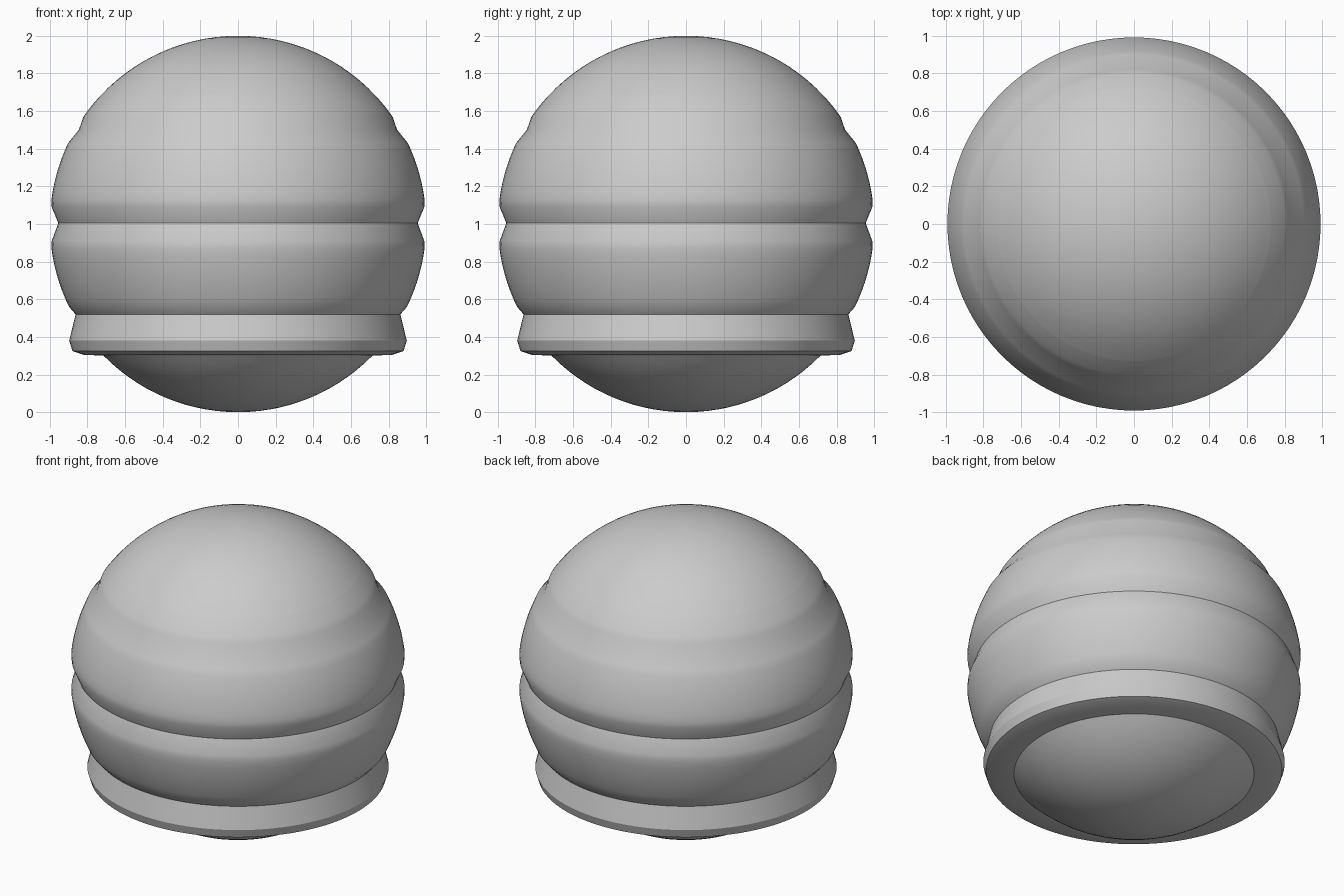
import bpy
import math

cube = bpy.data.objects.get("Cube")
if cube:
    bpy.data.objects.remove(cube, do_unlink=True)

SEGMENTS = 96

grey = bpy.data.materials.new("plain grey")
grey.use_nodes = True
color = (0.6, 0.6, 0.6, 1)
grey.diffuse_color = color
grey.node_tree.nodes["Principled BSDF"].inputs["Base Color"].default_value = color


def sphere_arc(z_start, z_end, steps):
    """Profile points on the unit ball centred at z = 1."""
    a, b = math.acos(z_start - 1), math.acos(z_end - 1)
    angles = [a + (b - a) * i / steps for i in range(steps + 1)]
    return [(math.sin(t), 1 + math.cos(t)) for t in angles]


def lathe(name, profile, sharp_angle):
    """Revolve (radius, height) points listed from top to bottom."""
    verts, faces, rings = [], [], []
    for r, z in profile:
        start = len(verts)
        count = 1 if r < 1e-5 else SEGMENTS
        for i in range(count):
            t = math.tau * i / SEGMENTS
            verts.append((r * math.cos(t), r * math.sin(t), z))
        rings.append([start + i % count for i in range(SEGMENTS)])
    for up, low in zip(rings, rings[1:]):
        for i in range(SEGMENTS):
            j = (i + 1) % SEGMENTS
            face = dict.fromkeys((up[i], low[i], low[j], up[j]))
            faces.append(tuple(face))
    mesh = bpy.data.meshes.new(name)
    mesh.from_pydata(verts, [], faces)
    mesh.materials.append(grey)
    obj = bpy.data.objects.new(name, mesh)
    bpy.context.collection.objects.link(obj)
    bpy.ops.object.select_all(action="DESELECT")
    obj.select_set(True)
    bpy.context.view_layer.objects.active = obj
    bpy.ops.object.shade_smooth_by_angle(angle=math.radians(sharp_angle))
    return obj


# Rounded caps closing the top and bottom
lathe("top_cap", sphere_arc(2, 1.685, 14), 30)
lathe("bottom_cap", sphere_arc(0.3, 0, 14), 30)

# Upper shell with a shallow shoulder groove
upper = sphere_arc(1.685, 1.57, 4) + [(0.846, 1.5)]
upper += sphere_arc(1.43, 1.13, 7) + [(0.99, 1.09), (0.955, 1.005)]

# Lower shell, below the deep waist groove
lower = [(0.99, 0.91)] + sphere_arc(0.87, 0.56, 7) + [(0.863, 0.52)]

# Flared collar with a bevelled lower edge
collar = [(0.897, 0.38), (0.88, 0.325), (0.82, 0.305), (0.714, 0.3)]
lathe("banded_shell", upper + lower + collar, 28)
